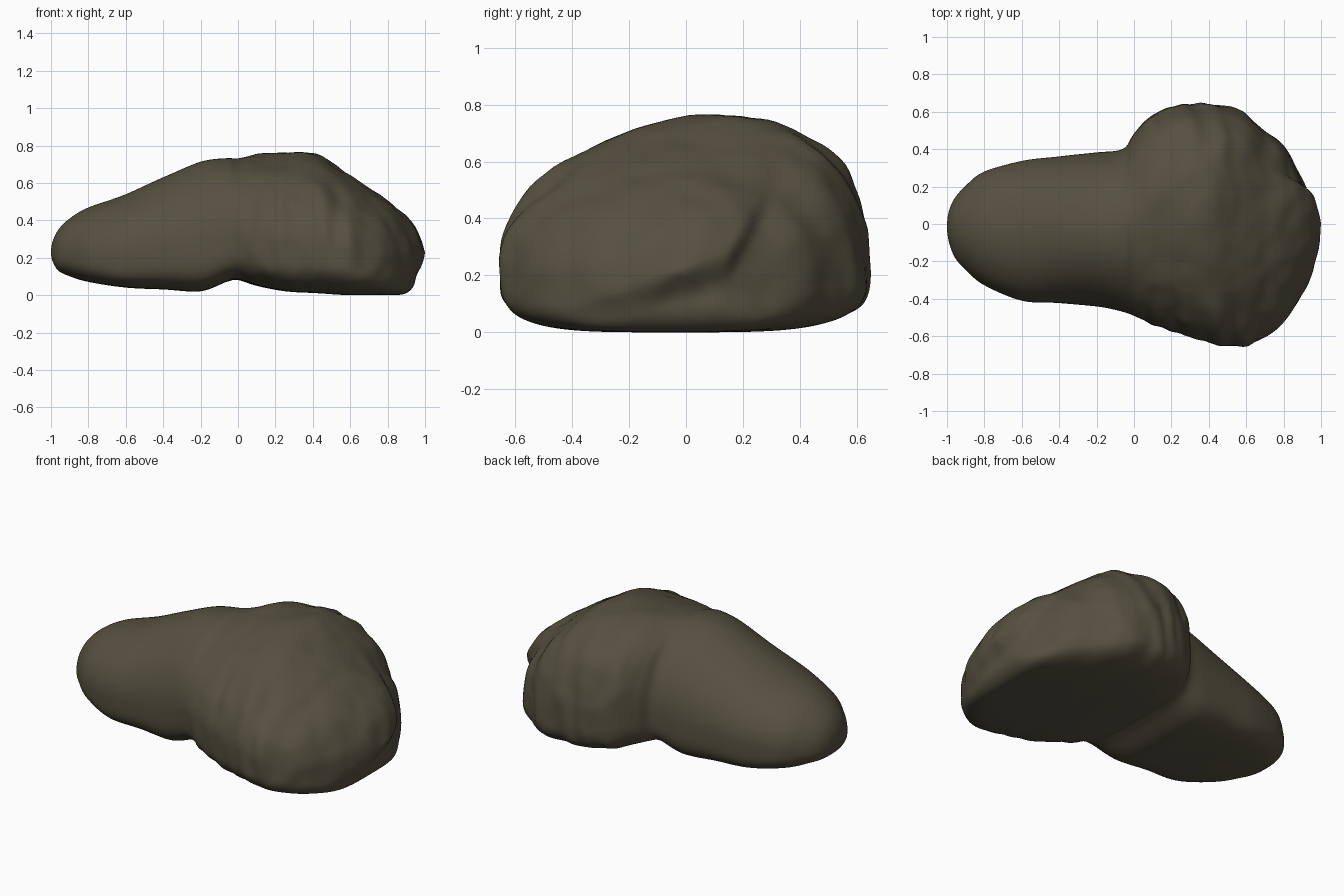
import bpy, bmesh, math
from mathutils import Vector, noise

cube = bpy.data.objects.get("Cube")
if cube:
    bpy.data.objects.remove(cube)

# Stations along the length, in hundredths: x, y min, y max, z bottom, z top
STATIONS = [
    (-100, -3, -1, 22, 24), (-99, -10, 6, 18, 29), (-96, -18, 13, 13, 35),
    (-90, -25, 20, 10, 41), (-80, -33, 28, 7, 47), (-60, -41, 34, 4, 54),
    (-40, -42, 36, 3, 63), (-20, -44, 38, 2, 71), (-6, -47, 40, 7, 73),
    (0, -49, 48, 8, 73), (10, -53, 59, 5, 75), (25, -59, 64, 2, 76),
    (42, -64, 64, 1, 75), (58, -65, 60, 0, 66), (70, -61, 50, 0, 57),
    (80, -53, 41, 0, 51), (90, -38, 28, 1, 42), (97, -20, 15, 8, 33),
    (100, -4, 1, 20, 23),
]
STEPS = 8        # rings between stations
SIDES = 112      # points around each ring


def smooth(a, b, v):
    t = min(1, max(0, (v - a) / (b - a)))
    return t * t * (3 - 2 * t)


def blend(i, t):
    """Smooth curve through the stations."""
    last = len(STATIONS) - 1
    quad = [STATIONS[min(last, max(0, i + k))] for k in (-1, 0, 1, 2)]
    return [0.005 * (2 * b + (c - a) * t + (2 * a - 5 * b + 4 * c - d) * t ** 2
                     + (3 * b - a - 3 * c + d) * t ** 3) for a, b, c, d in zip(*quad)]


def power(v, n):
    return math.copysign(abs(v) ** (2 / n), v)


def section(x, y0, y1, z0, z1):
    """Rounded ring with a flattened underside and a leaning crown."""
    yc, half = (y0 + y1) / 2, (y1 - y0) / 2
    zc = z0 + (z1 - z0) * 0.36
    lean = 0.11 * smooth(-0.2, 0.3, x) * half / 0.65
    flat = 2.5 + 1.5 * smooth(-1, -0.6, x)
    ring = []
    for k in range(SIDES):
        a = math.tau * k / SIDES
        c, s = math.cos(a), math.sin(a)
        n = 2 if s > 0 else flat
        up = power(s, n)
        y = yc + half * power(c, n) + lean * max(0, up) ** 2
        z = zc + up * ((z1 - zc) if s > 0 else (zc - z0))
        ring.append(Vector((x, y, z)))
    return ring


# Loft the body
bm = bmesh.new()
rings = []
for i in range(len(STATIONS) - 1):
    for j in range(STEPS):
        rings.append([bm.verts.new(p) for p in section(*blend(i, j / STEPS))])
rings.append([bm.verts.new(p) for p in section(*blend(len(STATIONS) - 2, 1))])
for r0, r1 in zip(rings, rings[1:]):
    for k in range(SIDES):
        m = (k + 1) % SIDES
        bm.faces.new((r0[k], r0[m], r1[m], r1[k]))
for r in (rings[0], rings[-1]):
    tip = bm.verts.new(sum((v.co for v in r), Vector()) / SIDES)
    for k in range(SIDES):
        bm.faces.new((r[k], r[(k + 1) % SIDES], tip))
bmesh.ops.recalc_face_normals(bm, faces=bm.faces)
bm.normal_update()

# Weathered surface: lumps and upright wrinkles on the bulb, gentle on the toe
for v in bm.verts:
    p = v.co.copy()
    bulb = smooth(-0.08, 0.15, p.x)
    above = smooth(0.0, 0.15, p.z)
    lumps = noise.noise(p * 5) * 0.012 + noise.noise(p * 11) * 0.006
    folds = noise.noise(Vector((p.x * 14, p.y * 4, p.z * 3))) * 0.018
    folds *= smooth(0.25, 0.5, abs(p.y)) * (1 - smooth(0.5, 0.75, p.x))
    soft = noise.noise(p * 3) * 0.005
    v.co += v.normal * above * (bulb * (lumps + folds) + (1 - bulb) * soft)
    # Shallow undercut below the diagonal ridge on the heel end
    ridge = 0.17 + 0.35 * (p.y + 0.1) + 1.5 * max(0, p.y - 0.15)
    cut = smooth(-0.03, 0.09, ridge - p.z) * smooth(0.6, 0.9, p.x)
    v.co.x -= 0.04 * cut * above * (1 - smooth(0.22, 0.4, p.y))

# Rest on the ground
floor = min(v.co.z for v in bm.verts)
bmesh.ops.translate(bm, verts=bm.verts, vec=(0, 0, -floor))

mesh = bpy.data.meshes.new("stone_body")
bm.to_mesh(mesh)
bm.free()
body = bpy.data.objects.new("stone_body", mesh)
bpy.context.collection.objects.link(body)

# Single olive brown colour
mat = bpy.data.materials.new("olive_brown")
mat.use_nodes = True
colour = (0.092, 0.081, 0.051, 1)
mat.diffuse_color = colour
shader = next(n for n in mat.node_tree.nodes if n.type == "BSDF_PRINCIPLED")
shader.inputs["Base Color"].default_value = colour
shader.inputs["Roughness"].default_value = 0.9
mesh.materials.append(mat)
mesh.polygons.foreach_set("use_smooth", [True] * len(mesh.polygons))
